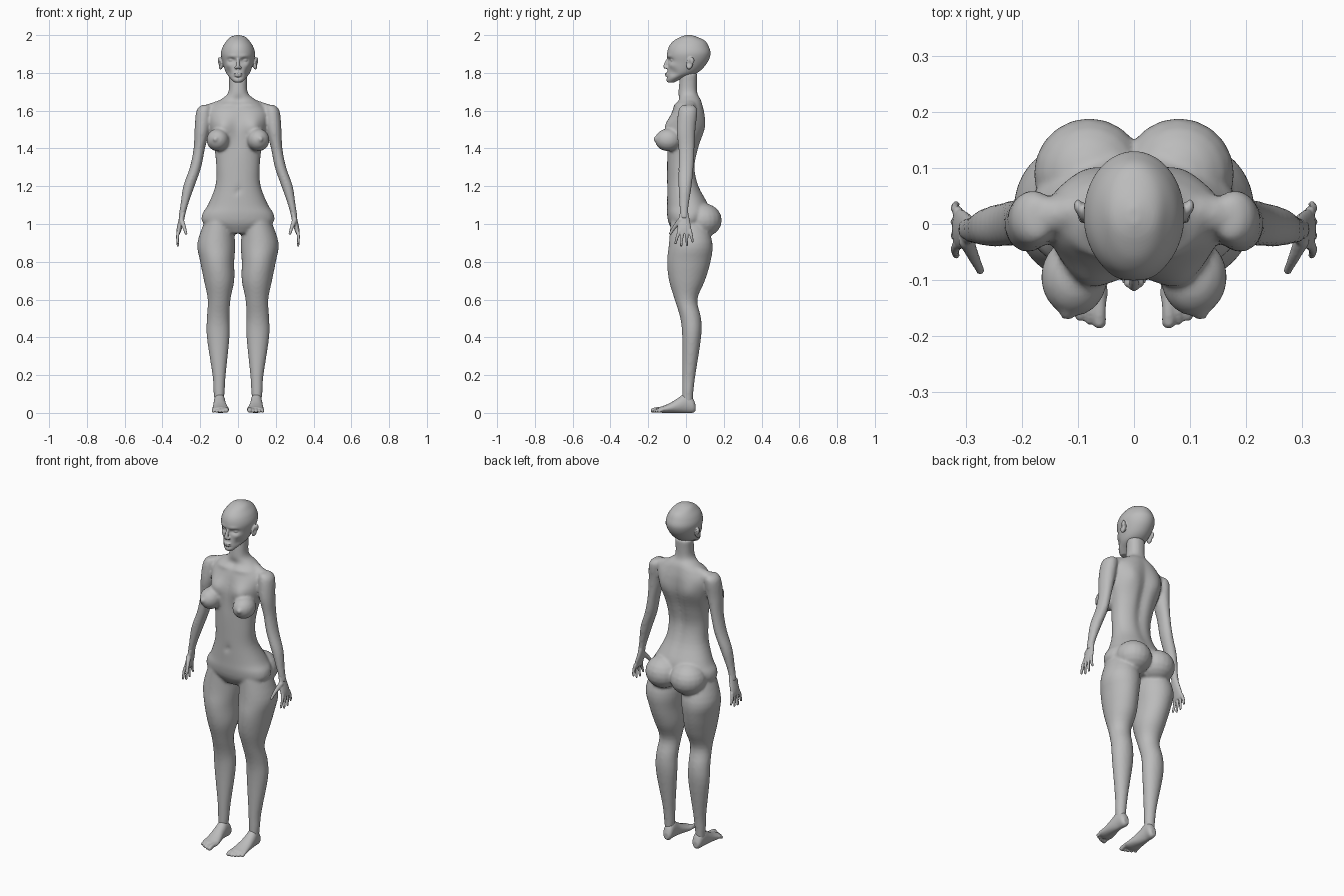
import bpy
import bmesh
from math import cos, sin, tau, exp, copysign
from mathutils import Matrix, Vector

cube = bpy.data.objects.get("Cube")
if cube:
    bpy.data.objects.remove(cube, do_unlink=True)

grey = bpy.data.materials.new("plain grey")
grey.use_nodes = True
tone = (.5, .5, .5, 1)
grey.diffuse_color = tone
grey.node_tree.nodes["Principled BSDF"].inputs["Base Color"].default_value = tone

SIDES = {"left": 1, "right": -1}


def spline(rows, steps):
    """Smooth interpolation through the rows of a profile."""
    result = []
    padded = [rows[0], *rows, rows[-1]]
    for before, start, end, after in zip(padded, rows, rows[1:], padded[3:]):
        for k in range(steps):
            t = k / steps
            row = []
            for a, b, c, d in zip(before, start, end, after):
                leave, arrive = (c - a) / 2, (d - b) / 2
                bend = 3 * (c - b) - 2 * leave - arrive
                twist = 2 * (b - c) + leave + arrive
                row.append(b + t * (leave + t * (bend + t * twist)))
            result.append(row)
    result.append(rows[-1])
    return result


def loft(bm, rows, side=1, along="z", power=2, steps=4, count=32):
    """Skin over rings given as: position, centre x, half width, low edge, high edge."""
    rings = []
    for place, centre, half, low, high in spline(rows, steps):
        ring = []
        for k in range(count):
            c, s = cos(tau * k / count), sin(tau * k / count)
            across = side * centre + half * copysign(abs(c) ** (2 / power), c)
            other = (low + high) / 2 + (high - low) / 2 * copysign(abs(s) ** (2 / power), s)
            point = (across, other, place) if along == "z" else (across, place, other)
            ring.append(bm.verts.new(point))
        rings.append(ring)
    for lower, upper in zip(rings, rings[1:]):
        for k in range(count):
            n = (k + 1) % count
            bm.faces.new((lower[k], lower[n], upper[n], upper[k]))
    bm.faces.new(rings[0][::-1])
    bm.faces.new(rings[-1])


def ball(bm, centre, size, side=1, tilt=0, detail=20):
    """Ellipsoid, placed on the chosen side of the body."""
    x, y, z = centre
    matrix = (Matrix.Translation((side * x, y, z)) @ Matrix.Rotation(tilt, 4, "X")
              @ Matrix.Diagonal((*size, 1)))
    bmesh.ops.create_uvsphere(bm, u_segments=detail, v_segments=detail // 2,
                              radius=1, matrix=matrix)


def limb(bm, points, radii, side=1):
    """Rounded, tapering limb along a path."""
    rows = [(*point, radius) for point, radius in zip(points, radii)]
    for x, y, z, radius in spline(rows, 5):
        ball(bm, (x, y, z), (radius, radius, radius), side, detail=10)


def sculpt(bm, centre, reach, push, side=1):
    """Soft local push on the surface built so far."""
    mirror = Vector((side, 1, 1))
    middle, move = Vector(centre) * mirror, Vector(push) * mirror
    for vert in bm.verts:
        distance = sum(((a - b) / r) ** 2 for a, b, r in zip(vert.co, middle, reach))
        if distance < 8:
            vert.co += move * exp(-distance)


def finish(bm, name, voxel, passes):
    """Fuse the overlapping volumes into one smooth skin."""
    bmesh.ops.recalc_face_normals(bm, faces=bm.faces)
    mesh = bpy.data.meshes.new(name)
    bm.to_mesh(mesh)
    bm.free()
    mesh.materials.append(grey)
    obj = bpy.data.objects.new(name, mesh)
    bpy.context.collection.objects.link(obj)
    fuse = obj.modifiers.new("fuse", "REMESH")
    fuse.mode = "VOXEL"
    fuse.voxel_size = voxel
    fuse.use_smooth_shade = True
    relax = obj.modifiers.new("relax", "SMOOTH")
    relax.factor = .5
    relax.iterations = passes


# Torso and neck
body = bmesh.new()
loft(body, [
    (.95, 0, .08, -.06, .08), (1, 0, .18, -.09, .1), (1.05, 0, .19, -.1, .12),
    (1.1, 0, .16, -.1, .12), (1.2, 0, .12, -.1, .07), (1.3, 0, .115, -.1, .05),
    (1.4, 0, .125, -.1, .07), (1.5, 0, .15, -.1, .1), (1.58, 0, .16, -.08, .1),
    (1.63, 0, .13, -.06, .09), (1.66, 0, .09, -.04, .08), (1.7, 0, .05, -.04, .06),
    (1.8, 0, .05, -.03, .06)], power=2.2, count=48)
# Spine, navel, breastbone and throat hollows
sculpt(body, (0, .1, 1.4), (.03, .08, .2), (0, -.02, 0))
sculpt(body, (0, -.1, 1.18), (.015, .03, .015), (0, .01, 0))
sculpt(body, (0, -.1, 1.5), (.03, .05, .1), (0, .01, 0))
sculpt(body, (0, -.05, 1.65), (.02, .03, .02), (0, .01, 0))
# Upper chest, shoulder blades and collarbones
for side in SIDES.values():
    sculpt(body, (.09, -.1, 1.52), (.05, .06, .05), (0, -.03, 0), side)
    sculpt(body, (.09, .1, 1.53), (.04, .05, .06), (0, .01, 0), side)
    sculpt(body, (.07, -.06, 1.63), (.05, .04, .01), (0, -.01, 0), side)

for side in SIDES.values():
    # Chest
    ball(body, (.107, -.095, 1.445), (.06, .07, .06), side)
    ball(body, (.12, -.16, 1.45), (.014, .014, .014), side)
    # Hips and shoulders
    ball(body, (.08, .09, 1.02), (.1, .1, .09), side)
    limb(body, [(.07, .03, 1.63), (.175, .01, 1.59)], (.035, .04), side)
    # Legs
    loft(body, [
        (1.03, .1, .07, -.08, .1), (.9, .115, .1, -.09, .14), (.8, .11, .09, -.1, .13),
        (.7, .1, .08, -.09, .1), (.6, .1, .06, -.06, .06), (.5, .105, .06, -.03, .08),
        (.4, .105, .06, -.02, .08), (.2, .1, .035, -.02, .05), (.12, .1, .03, -.02, .04),
        (.05, .1, .024, -.02, .035)], side)
    # Arms
    loft(body, [
        (1.63, .17, .02, -.02, .04), (1.6, .18, .04, -.04, .06), (1.5, .19, .04, -.05, .05),
        (1.4, .205, .03, -.04, .045), (1.3, .225, .03, -.04, .04), (1.2, .26, .03, -.04, .03),
        (1.1, .285, .02, -.035, .015), (1.03, .3, .017, -.03, .01)], side)
finish(body, "body", .008, 5)

# Head
head = bmesh.new()
loft(head, [
    (1.75, 0, .02, -.1, -.06), (1.77, 0, .04, -.104, -.02), (1.8, 0, .063, -.1, .06),
    (1.85, 0, .08, -.095, .11), (1.9, 0, .09, -.1, .13), (1.94, 0, .08, -.09, .12),
    (1.97, 0, .06, -.065, .1), (1.99, 0, .04, -.03, .06), (2, 0, .01, 0, .03)],
    steps=7, count=64)
sculpt(head, (0, -.1, 1.776), (.03, .03, .006), (0, .005, 0))
for side in SIDES.values():
    # Eye sockets, cheekbones, cheeks and brows
    sculpt(head, (.034, -.09, 1.867), (.02, .04, .012), (0, .015, 0), side)
    sculpt(head, (.05, -.08, 1.84), (.02, .03, .015), (.003, -.005, 0), side)
    sculpt(head, (.055, -.07, 1.8), (.02, .03, .02), (-.006, .004, 0), side)
    sculpt(head, (.034, -.09, 1.887), (.025, .03, .01), (0, -.005, 0), side)
for side in SIDES.values():
    # Eyes
    ball(head, (.034, -.068, 1.867), (.017, .015, .009), side)
    # Ears
    ball(head, (.092, .02, 1.85), (.014, .018, .033), side, tilt=-.2)
    ball(head, (.1, .03, 1.864), (.008, .014, .02), side, tilt=-.2)
    sculpt(head, (.107, .014, 1.85), (.01, .01, .015), (-.012, 0, 0), side)
    # Nostrils
    ball(head, (.011, -.104, 1.828), (.008, .01, .007), side)
# Nose and lips
limb(head, [(0, -.09, 1.88), (0, -.104, 1.855), (0, -.11, 1.833)], (.008, .009, .011))
ball(head, (0, -.102, 1.796), (.023, .01, .005))
ball(head, (0, -.1, 1.785), (.02, .011, .006))
finish(head, "head", .004, 2)

for label, side in SIDES.items():
    # Hands with fanned fingers and a forward thumb
    hand = bmesh.new()
    loft(hand, [
        (1.07, .29, .014, -.03, .01), (1.02, .3, .015, -.04, .02),
        (.98, .31, .014, -.045, .027), (.95, .316, .01, -.044, .028)], side)
    for finger in range(4):
        root = .019 * finger - .035
        drop = .885 + .008 * (finger - 1.3) ** 2
        limb(hand, [(.314, root, .965), (.32, root * 1.3, .935), (.318, root * 1.6, drop)],
             (.01, .009, .007), side)
    limb(hand, [(.3, -.03, 1.02), (.286, -.06, .985), (.275, -.083, .95)],
         (.015, .011, .008), side)
    finish(hand, label + "_hand", .004, 2)

    # Feet with toes that step back from the big toe
    foot = bmesh.new()
    loft(foot, [
        (.05, .095, .015, .01, .045), (.035, .095, .027, 0, .08), (0, .097, .03, 0, .105),
        (-.04, .097, .034, 0, .08), (-.08, .094, .04, 0, .055), (-.12, .092, .045, 0, .037),
        (-.145, .09, .04, .004, .03)], side, "y")
    for toe in range(5):
        x = .062 + .017 * toe
        tip = .003 * toe ** 1.7 - .175
        size = .009 if toe else .013
        limb(foot, [(x, -.12, .02), (x, tip + .02, .018), (x, tip, size)],
             (size, size, size), side)
    finish(foot, label + "_foot", .004, 2)
